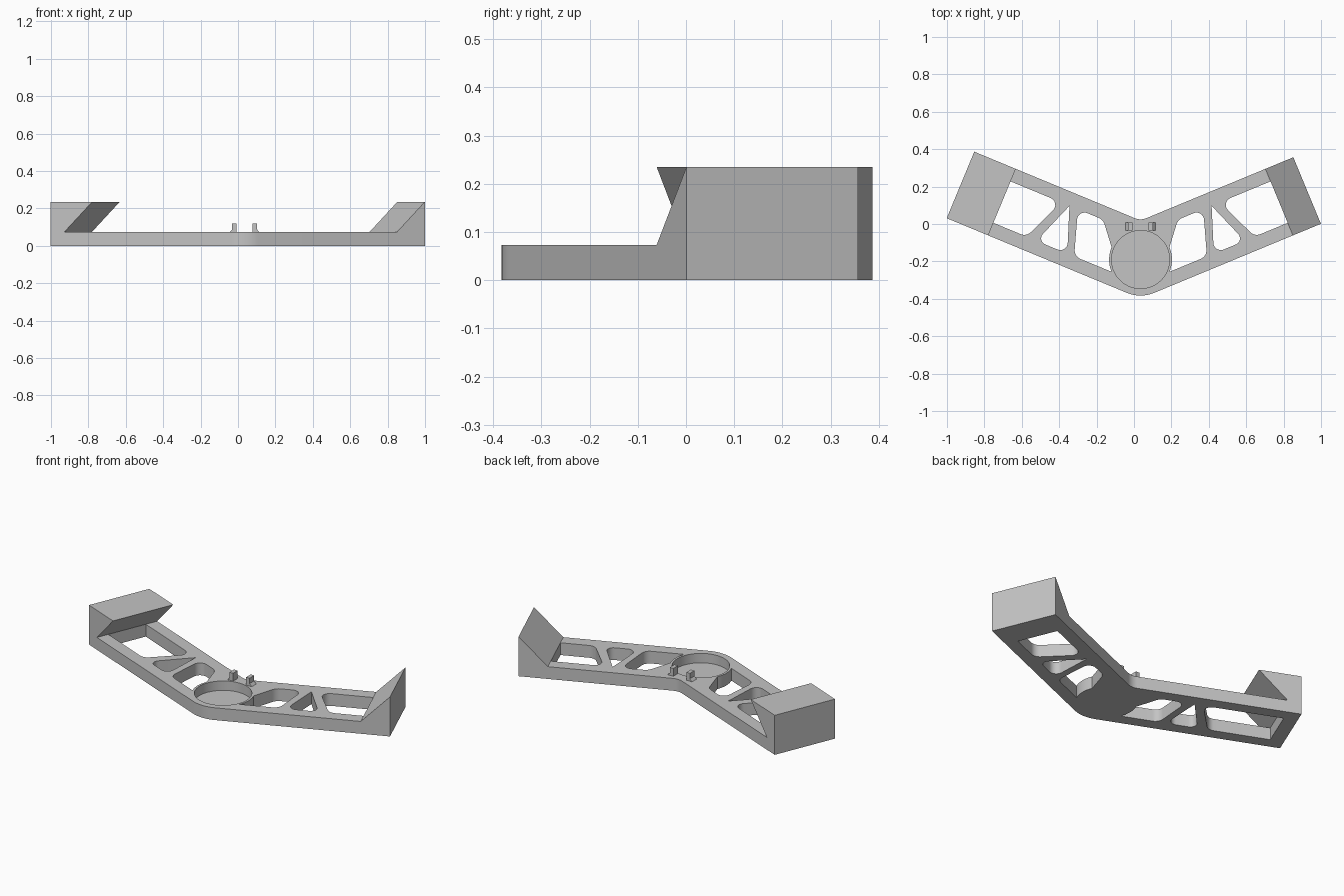
import bpy, bmesh, math
from mathutils import Vector

if "Cube" in bpy.data.objects:
    bpy.data.objects.remove(bpy.data.objects["Cube"], do_unlink=True)

CX, CY = 0.035, -0.19            # hub centre
ANG = math.radians(22.5)         # sweep of each arm
HALF, SLOT = 0.1925, 0.12        # half width of arm and of its openings
THICK, TOP = 0.073, 0.235
RAMP, RIGHT, LEFT = 0.802, 0.964, 1.042   # distances along the arms

grey = bpy.data.materials.new("plain_grey")
grey.use_nodes = True
grey.diffuse_color = (0.55, 0.55, 0.55, 1)
grey.node_tree.nodes["Principled BSDF"].inputs["Base Color"].default_value = (0.55, 0.55, 0.55, 1)


def arm(u, v, side=1):
    """Arm coordinates (along, across) to hub coordinates."""
    c, s = math.cos(ANG), math.sin(ANG)
    return (side * (c * u - s * v), s * u + c * v)


def arc(radius, start, end, n=24):
    steps = [math.radians(start + (end - start) * i / n) for i in range(n + 1)]
    return [(radius * math.cos(a), radius * math.sin(a)) for a in steps]


def fillet(corners, n=8):
    """Round polygon corners given as (point, radius)."""
    out = []
    for i, (p, r) in enumerate(corners):
        p = Vector(p)
        if r == 0:
            out.append(tuple(p))
            continue
        a = (Vector(corners[i - 1][0]) - p).normalized()
        b = (Vector(corners[(i + 1) % len(corners)][0]) - p).normalized()
        half = a.angle(b) / 2
        centre = p + (a + b).normalized() * r / math.sin(half)
        start = p + a * r / math.tan(half) - centre
        end = p + b * r / math.tan(half) - centre
        total = start.angle(end)
        for k in range(n + 1):
            t = k / n
            d = (start * math.sin((1 - t) * total) + end * math.sin(t * total)) / math.sin(total)
            out.append(tuple(centre + d))
    return out


def prism(name, ring, offset):
    """Extrude a ring of 3D points by an offset."""
    bm = bmesh.new()
    face = bm.faces.new([bm.verts.new(p) for p in ring])
    ext = bmesh.ops.extrude_face_region(bm, geom=[face])
    moved = [g for g in ext["geom"] if isinstance(g, bmesh.types.BMVert)]
    bmesh.ops.translate(bm, verts=moved, vec=offset)
    bmesh.ops.recalc_face_normals(bm, faces=bm.faces)
    mesh = bpy.data.meshes.new(name)
    bm.to_mesh(mesh)
    bm.free()
    mesh.materials.append(grey)
    ob = bpy.data.objects.new(name, mesh)
    bpy.context.collection.objects.link(ob)
    return ob


def plate(name, outline, z0, z1):
    return prism(name, [(CX + x, CY + y, z0) for x, y in outline], (0, 0, z1 - z0))


# Swept base plate, rounded at the hub
notch = HALF / math.cos(ANG)
outline = arc(HALF, 270 - 22.5, 270 + 22.5)
outline += [arm(RIGHT, -HALF), arm(RIGHT, HALF)]
bend = fillet([(arm(RIGHT, HALF), 0), ((0, notch), 0.08), (arm(LEFT, HALF, -1), 0)])
outline += bend[1:-1] + [arm(LEFT, HALF, -1), arm(LEFT, -HALF, -1)]
base = plate("base_plate", outline, 0, THICK)

# Round pocket and lightening openings
cutters = [plate("pocket_cutter", arc(0.155, 0, 360, 72)[:-1], 0.017, 0.2)]
for side, end in ((1, RAMP), (-1, RIGHT)):
    hub_opening = [(p, 0) for p in arc(0.168, -23, 23, 16)]
    hub_opening += [((0.2, 0.213), 0.055), ((0.335, 0.269), 0.04), ((0.355, 0.017), 0.05)]
    triangle = [((0.38, 0.287), 0), ((0.392, 0.032), 0.04), ((0.557, 0.10), 0.035)]
    end_opening = [((0.425, 0.306), 0.04), ((0.61, 0.123), 0.05),
                   (arm(end, -SLOT), 0), (arm(end, SLOT), 0)]
    for shape in (hub_opening, triangle, end_opening):
        ring = [(side * x, y) for x, y in fillet(shape)]
        cutters.append(plate("opening_cutter", ring, -0.1, 0.2))

bpy.context.view_layer.objects.active = base
for cutter in cutters:
    cutter.hide_render = True
    mod = base.modifiers.new("cut", "BOOLEAN")
    mod.operation, mod.solver, mod.object = "DIFFERENCE", "EXACT", cutter
    bpy.ops.object.modifier_apply(modifier=mod.name)
    bpy.data.objects.remove(cutter, do_unlink=True)


def end_block(name, profile, side):
    """Profile of (along, height) swept across the arm width."""
    ring = []
    for u, z in profile:
        x, y = arm(u, -HALF, side)
        ring.append((CX + x, CY + y, z))
    dx, dy = arm(0, 2 * HALF, side)
    return prism(name, ring, (dx, dy, 0))


# Sloped ramp on the left end, undercut block on the right end
end_block("left_ramp", [(RAMP, THICK), (RIGHT, THICK), (RIGHT, TOP)], 1)
end_block("right_overhang", [(RIGHT, THICK), (LEFT, THICK), (LEFT, TOP), (RAMP, TOP)], -1)

# Pair of small posts with sloped feet behind the hub
foot = [(0.043, THICK), (0.043, 0.12), (0.066, 0.12), (0.066, 0.088), (0.08, THICK)]
for name, side in (("left_post", 1), ("right_post", -1)):
    prism(name, [(CX + side * x, -0.035, z) for x, z in foot], (0, 0.043, 0))

# Smooth the rounded walls, keep edges sharp
bpy.ops.object.select_all(action="DESELECT")
base.select_set(True)
bpy.context.view_layer.objects.active = base
bpy.ops.object.shade_smooth_by_angle(angle=math.radians(20))
